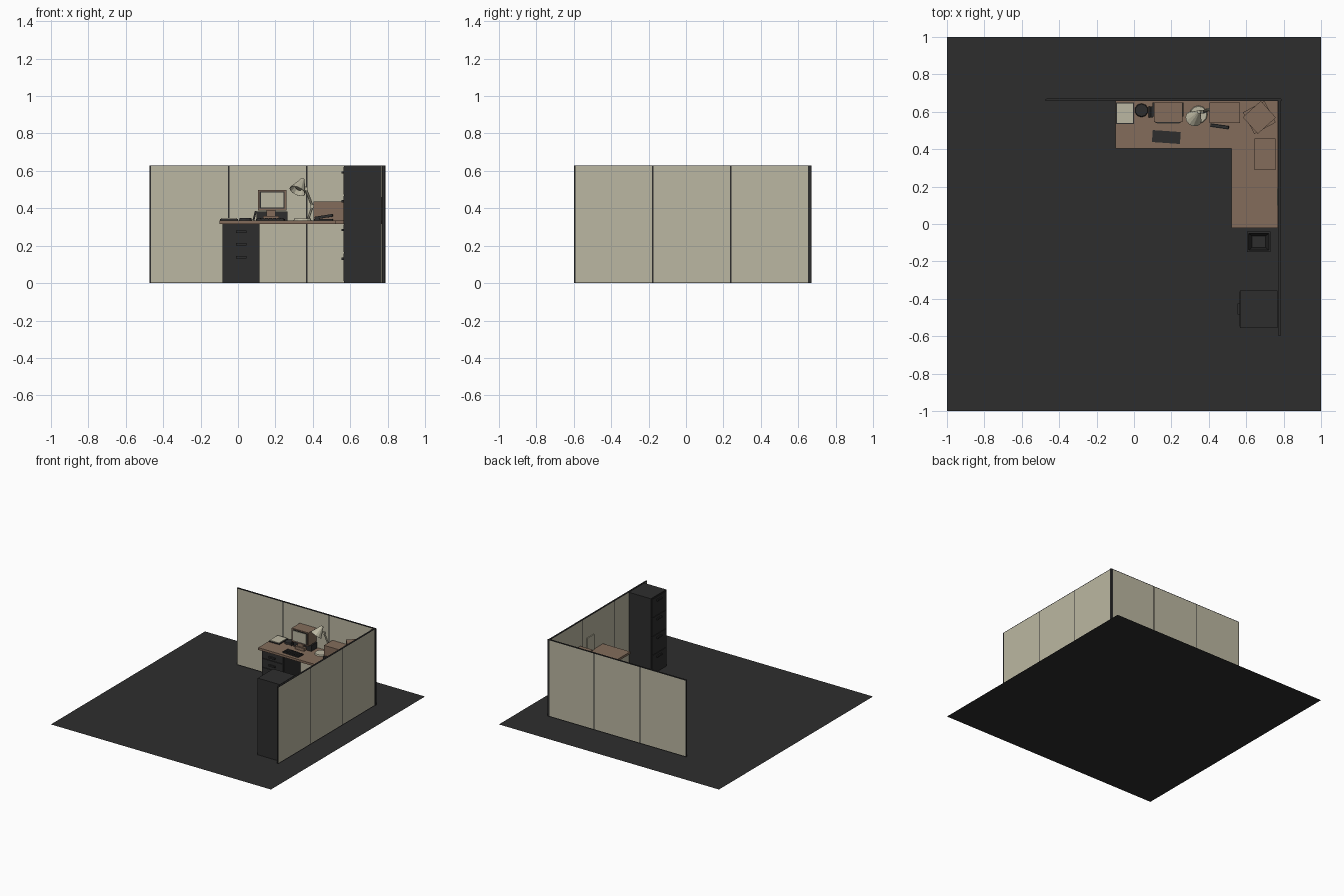
import bpy, bmesh, math
from mathutils import Vector

if "Cube" in bpy.data.objects:
    bpy.data.objects.remove(bpy.data.objects["Cube"])


def mat(name, c):
    m = bpy.data.materials.new(name)
    m.diffuse_color = (*c, 1)
    m.use_nodes = True
    m.node_tree.nodes["Principled BSDF"].inputs["Base Color"].default_value = m.diffuse_color
    return m


DARK = mat("dark_grey", (0.027, 0.027, 0.027))
BEIGE = mat("beige", (0.50, 0.475, 0.36))
BROWN = mat("brown", (0.23, 0.152, 0.105))


def finish(name, bm, m):
    bmesh.ops.recalc_face_normals(bm, faces=bm.faces)
    me = bpy.data.meshes.new(name)
    bm.to_mesh(me)
    bm.free()
    me.materials.append(m)
    ob = bpy.data.objects.new(name, me)
    bpy.context.collection.objects.link(ob)
    return ob


def box(name, x, y, z, m, turn=0, tilt=0):
    """Box from (min, max) ranges, turned about z and tilted about y."""
    bm = bmesh.new()
    bmesh.ops.create_cube(bm, size=1)
    bmesh.ops.scale(bm, vec=(x[1] - x[0], y[1] - y[0], z[1] - z[0]), verts=bm.verts)
    ob = finish(name, bm, m)
    ob.location = (sum(x) / 2, sum(y) / 2, sum(z) / 2)
    ob.rotation_euler = (0, math.radians(tilt), math.radians(turn))
    return ob


def cone(name, a, b, r1, r2, m, sides=12, caps=True):
    """Cylinder or cone from point a to point b."""
    a, b = Vector(a), Vector(b)
    bm = bmesh.new()
    bmesh.ops.create_cone(bm, cap_ends=caps, segments=sides, radius1=r1, radius2=r2, depth=(b - a).length)
    ob = finish(name, bm, m)
    ob.location = (a + b) / 2
    ob.rotation_euler = (b - a).to_track_quat('Z', 'Y').to_euler()
    return ob


def prism(name, pts, z, m):
    bm = bmesh.new()
    f = bm.faces.new([bm.verts.new((px, py, z[0])) for px, py in pts])
    top = bmesh.ops.extrude_face_region(bm, geom=[f])["geom"]
    bmesh.ops.translate(bm, vec=(0, 0, z[1] - z[0]),
                        verts=[v for v in top if isinstance(v, bmesh.types.BMVert)])
    return finish(name, bm, m)


# Floor
bm = bmesh.new()
bmesh.ops.create_grid(bm, x_segments=1, y_segments=1, size=1)
finish("floor", bm, DARK)

# Partition walls: three beige panels each, with dark posts and rails
WALL, T = 0.63, 0.014
STEP = 0.4175
for i in range(3):
    x = -0.468 + i * STEP
    box(f"back_panel_{i}", (x + .004, x + STEP - .004), (.658, .670), (.004, .625), BEIGE)
    y = -0.595 + i * STEP
    box(f"side_panel_{i}", (.772, .784), (y + .004, y + STEP - .004), (.004, .625), BEIGE)
for i in range(4):
    x, y = -0.468 + i * STEP, -0.595 + i * STEP
    box(f"back_post_{i}", (x - .004, x + .004), (.6585, .6695), (0, WALL), DARK)
    box(f"side_post_{i}", (.7725, .7835), (y - .004, y + .004), (0, WALL), DARK)
box("corner_post", (.771, .785), (.657, .671), (0, WALL), DARK)
for n, z in (("bottom", (0, .004)), ("top", (.625, WALL))):
    box(f"back_{n}_rail", (-.468, .784), (.658, .670), z, DARK)
    box(f"side_{n}_rail", (.772, .784), (-.595, .670), z, DARK)

# L-shaped desk top
D = 0.335
prism("desk_top", [(-.1, .405), (.522, .405), (.522, -.022), (.77, -.022), (.77, .657), (-.1, .657)],
      (.317, D), BROWN)

# Drawer pedestal under the desk
box("pedestal", (-.082, .115), (.43, .65), (0, .317), DARK)
for i, (z0, z1, h) in enumerate([(.252, .312, .275), (.178, .246, .208), (.01, .172, .138)]):
    box(f"pedestal_drawer_{i}", (-.078, .111), (.424, .431), (z0, z1), DARK)
    box(f"pedestal_handle_{i}", (-.012, .045), (.412, .424), (h - .006, h + .006), DARK)

# Tall filing cabinet, drawers facing left
box("filing_cabinet", (.568, .768), (-.555, -.355), (0, WALL), DARK)
for i in range(4):
    z = .012 + i * .154
    box(f"cabinet_drawer_{i}", (.564, .569), (-.548, -.362), (z, z + .146), DARK)
    box(f"cabinet_handle_{i}", (.554, .564), (-.485, -.425), (z + .112, z + .124), DARK)

# Waste bin: square tapered shell with a floor
bm = bmesh.new()
rings = []
for hx, hy, z in [(.045, .038, 0), (.064, .055, .16), (.054, .045, .16), (.036, .03, .008)]:
    rings.append([bm.verts.new((.667 + sx * hx, -.095 + sy * hy, z))
                  for sx, sy in ((-1, -1), (1, -1), (1, 1), (-1, 1))])
for r, s in zip(rings, rings[1:]):
    for k in range(4):
        bm.faces.new((r[k], r[(k + 1) % 4], s[(k + 1) % 4], s[k]))
bm.faces.new(rings[0])
bm.faces.new(rings[-1])
finish("waste_bin", bm, DARK)

# Computer: dark case, brown stand, monitor with pale screen
box("computer_case", (.1, .264), (.575, .65), (D, .383), DARK)
box("monitor_foot", (.135, .218), (.545, .6), (D, .358), BROWN)
box("monitor_neck", (.153, .2), (.555, .6), (.358, .392), BROWN)
box("monitor_body", (.106, .259), (.545, .65), (.388, .498), BROWN)
box("screen_surround", (.116, .249), (.541, .546), (.398, .490), DARK)
box("screen", (.122, .243), (.538, .542), (.404, .484), BEIGE)

# Keyboard with key blocks
box("keyboard", (.098, .248), (.433, .497), (D, .342), DARK, turn=-4)
for i in range(7):
    for j in range(3):
        x, y = .106 + i * .02, .443 + j * .019 - i * .0012
        box(f"key_{i}_{j}", (x, x + .016), (y, y + .015), (.34, .347), DARK, turn=-4)

# Paper tray with rim and paper
box("paper_tray", (-.096, .0), (.535, .65), (D, .342), DARK)
box("paper", (-.091, -.005), (.54, .645), (.342, .347), BEIGE)

# Telephone: round base and leaning handset
cone("phone_base", (.04, .608, D), (.04, .608, .347), .037, .033, DARK, 10)
box("phone_handset", (.084, .094), (.57, .628), (D, .386), DARK, tilt=15)

# Stapler: base and raised arm
box("stapler_base", (.408, .508), (.512, .532), (D, .342), DARK, turn=-8)
box("stapler_arm", (.41, .507), (.514, .530), (.348, .362), DARK, turn=-8, tilt=-9)

# Desk lamp: base, two arms, joint and open shade
cone("lamp_base", (.345, .585, D), (.345, .585, .345), .048, .044, BEIGE)
lamp = [(.375, .6, .343), (.398, .61, .41), (.362, .6, .505), (.335, .585, .53)]
for i, (a, b) in enumerate(zip(lamp, lamp[1:])):
    cone(f"lamp_arm_{i}", a, b, .007, .007, BEIGE, 8)
    cone(f"lamp_joint_{i}", (b[0], b[1] - .009, b[2]), (b[0], b[1] + .009, b[2]), .011, .011, BEIGE, 8)
shade = cone("lamp_shade", (.318, .562, .492), (.34, .59, .54), .046, .018, BEIGE, 12, caps=False)
shade.modifiers.new("wall", 'SOLIDIFY').thickness = .003
cone("lamp_cap", (.34, .59, .54), (.347, .599, .556), .018, .01, BEIGE, 12)
cone("lamp_bulb", (.324, .57, .505), (.337, .586, .533), .018, .01, BEIGE, 8)

# Cardboard boxes on the desk
box("carton_long", (.403, .568), (.54, .65), (D, .437), BROWN)
box("carton_lower", (.605, .735), (.505, .635), (D, .437), BROWN, turn=28)
box("carton_upper", (.605, .735), (.51, .63), (.437, .52), BROWN, turn=42)
box("carton_side", (.645, .757), (.29, .457), (D, .437), BROWN)

# Small notice leaning on the side wall
box("wall_notice", (.764, .771), (.10, .19), (D, .46), BEIGE)
